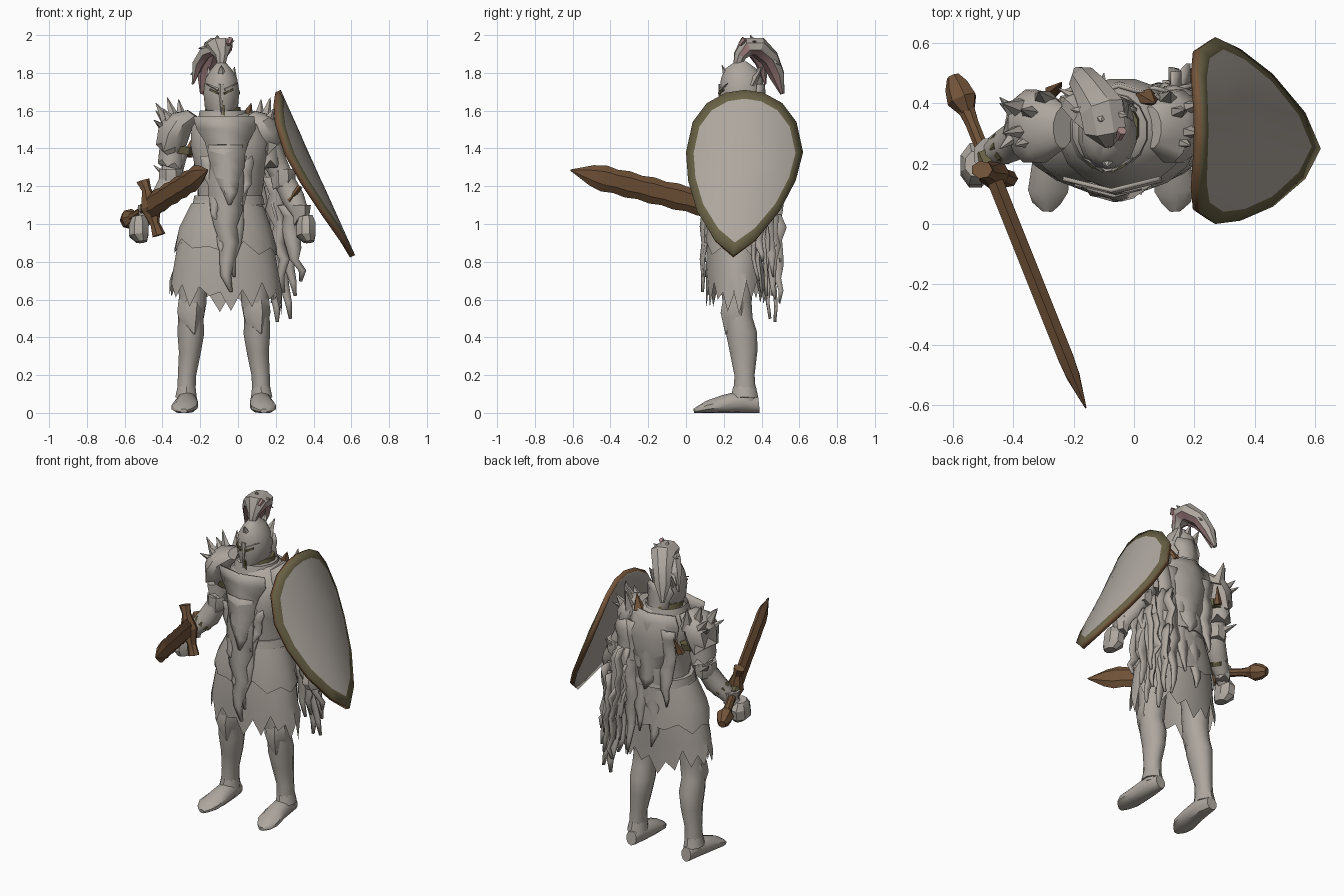
import bpy, bmesh, math, random
from mathutils import Vector as V

random.seed(4)
if "Cube" in bpy.data.objects:
    bpy.data.objects.remove(bpy.data.objects["Cube"])


def material(name, rgb):
    m = bpy.data.materials.new(name)
    m.use_nodes = True
    m.diffuse_color = (*rgb, 1)
    m.node_tree.nodes["Principled BSDF"].inputs["Base Color"].default_value = (*rgb, 1)
    return m


STEEL = material("pale worn steel", (.42, .385, .345))
WOOD = material("rusty brown", (.175, .09, .042))
OLIVE = material("dull olive", (.14, .12, .06))
PINK = material("faded pink", (.4, .24, .24))


def finish(bm, name, mats, angle=40):
    bmesh.ops.recalc_face_normals(bm, faces=bm.faces)
    me = bpy.data.meshes.new(name)
    bm.to_mesh(me)
    bm.free()
    for m in mats:
        me.materials.append(m)
    ob = bpy.data.objects.new(name, me)
    bpy.context.collection.objects.link(ob)
    bpy.context.view_layer.objects.active = ob
    ob.select_set(True)
    bpy.ops.object.shade_smooth_by_angle(angle=math.radians(angle))
    ob.select_set(False)
    return ob


def tube(name, pts, mat=STEEL, n=10, bend=False, jag=0, caps=True, paint=None, angle=40):
    """Skin elliptical sections (x, y, z, half width, half depth) along a path."""
    bm = bmesh.new()
    c = [V(p[:3]) for p in pts]
    whole = (c[-1] - c[0]).normalized()
    ref = V((0, 1, 0)) if abs(whole.z) > .75 else V((0, 0, 1))
    rings = []
    for i, p in enumerate(pts):
        t = whole
        if bend:
            t = (c[min(i + 1, len(c) - 1)] - c[max(i - 1, 0)]).normalized()
        side = t.cross(ref).normalized()
        up = side.cross(t)
        ring = []
        for k in range(n):
            a = math.tau * (k + .5) / n
            v = c[i] + side * p[3] * math.cos(a) + up * p[4] * math.sin(a)
            if jag and i == 0:
                v -= t * jag * ((k % 2) - .5 + random.uniform(-.5, .5))
            v.z = max(v.z, 0)
            ring.append(bm.verts.new(v))
        rings.append(ring)
    for r, s in zip(rings, rings[1:]):
        for k in range(n):
            bm.faces.new((r[k], r[(k + 1) % n], s[(k + 1) % n], s[k]))
    if caps:
        bm.faces.new(rings[0])
        bm.faces.new(rings[-1])
    bmesh.ops.recalc_face_normals(bm, faces=bm.faces)
    if paint:
        for f in bm.faces:
            f.material_index = int(paint(f))
    return finish(bm, name, [mat, PINK], angle)


def spike(name, a, b, r, mat=STEEL):
    tube(name, [(*a, r, r * .7), (*b, .002, .002)], mat, 5)


def tatter(name, a, b, w, wrap=0, sway=.015, across=(1, 0, 0), rows=7):
    """Ragged hanging strip of cloth ending in a point; wrap bends its edges in y."""
    bm = bmesh.new()
    a, b, d = V(a), V(b), V(across)
    prev = None
    for i in range(rows + 1):
        f = i / rows
        p = a.lerp(b, f) + V((random.uniform(-sway, sway), random.uniform(-sway, sway) * .6, 0))
        half = w * (1 - f ** 2) * random.uniform(.8, 1.2) + .004
        back = V((0, wrap * half, 0))
        row = [bm.verts.new(q) for q in (p - d * half + back, p, p + d * half + back)]
        if prev:
            for k in (0, 1):
                bm.faces.new((prev[k], prev[k + 1], row[k + 1], row[k]))
        prev = row
    ob = finish(bm, name, [STEEL], 60)
    ob.modifiers.new("thickness", "SOLIDIFY").thickness = .014


MID = -.075  # body centre line

# Torso, collar and skirt layers
tube("torso", [(-.06, .3, .88, .2, .14), (-.05, .3, 1.05, .19, .16), (-.04, .3, 1.15, .17, .15),
               (-.04, .29, 1.3, .19, .18), (-.04, .3, 1.42, .215, .185), (-.05, .31, 1.52, .2, .155),
               (-.07, .32, 1.58, .13, .12), (-.08, .32, 1.6, .08, .09)], n=16)
tube("neck_lining", [(-.08, .32, 1.55, .11, .12), (-.08, .32, 1.62, .095, .1)], OLIVE, 12)
tube("collar", [(-.08, .31, 1.54, .14, .14), (-.08, .31, 1.6, .125, .125)], caps=False, n=14)
tube("long_skirt", [(MID + .01, .27, .62, .3, .16), (MID + .01, .27, .75, .28, .165),
                    (MID + .01, .28, .92, .25, .17), (MID + .02, .29, 1.12, .18, .155)],
     n=32, jag=.1, caps=False)
tube("hip_guard", [(MID + .01, .28, .86, .275, .185), (MID + .01, .28, .97, .25, .18),
                   (MID + .02, .29, 1.1, .195, .165)], n=18, jag=.05, caps=False)
tube("belt", [(-.05, .3, 1.1, .195, .172), (-.05, .3, 1.15, .185, .165)], n=16)

# Front tabard and bib
tatter("front_tabard", (-.06, .1, 1.42), (-.05, .09, .64), .085, .3, rows=9)
tatter("front_bib", (-.07, .12, 1.57), (-.04, .085, 1.1), .13, .25, .006)
for x, low in ((-.15, 1.0), (.05, 1.1), (-.09, .8), (0, .72)):
    tatter("tabard_scrap", (x, .14, 1.36), (x * .6 - .02, .1, low), .04, .2)

# Legs with knee guards and feet
for s, label in ((1, "left"), (-1, "right")):
    def side(pts, reach=1):
        return [(MID + s * p[0] * reach, *p[1:]) for p in pts]
    tube(label + "_leg", side([(.2, .31, .06, .05, .065), (.195, .31, .2, .05, .055),
                               (.18, .305, .32, .06, .075), (.175, .295, .42, .073, .085),
                               (.175, .28, .5, .07, .075), (.165, .27, .58, .075, .08),
                               (.16, .28, .9, .09, .1)]), n=12)
    tube(label + "_knee_guard", side([(.175, .265, .45, .055, .06), (.175, .26, .53, .078, .083),
                                      (.17, .265, .6, .075, .075)]), n=8, jag=.04)
    tube(label + "_ankle_cuff", side([(.2, .31, .08, .06, .073), (.197, .31, .14, .05, .06)]))
    tube(label + "_foot", side([(.195, .385, .045, .035, .045), (.195, .31, .06, .055, .062),
                                (.2, .2, .045, .066, .05), (.21, .11, .03, .07, .034),
                                (.215, .07, .018, .05, .022), (.212, .042, .01, .018, .012)]), n=10)

    # Layered shoulder guards and their spikes; the left one stays clear of the shield
    reach = .82 if s > 0 else 1
    tube(label + "_shoulder", side([(.285, .33, 1.4, .075, .1), (.27, .325, 1.47, .092, .125),
                                    (.23, .32, 1.54, .075, .12), (.16, .32, 1.58, .04, .07)], reach),
         n=12, jag=.04)
    tube(label + "_shoulder_lame", side([(.28, .33, 1.32, .072, .09), (.27, .33, 1.42, .07, .088)], reach),
         n=12, jag=.03)
    for x, y, z in ((.36, .3, 1.64), (.3, .38, 1.67), (.36, .4, 1.6), (.24, .44, 1.66), (.32, .26, 1.61)):
        base = (MID + s * reach * (.25 + (x - .3) * .5), .33 + (y - .33) * .7, 1.51)
        spike(label + "_shoulder_spike", base, (MID + s * reach * x, y, z), .05)
    for y in (.25, .42):
        spike(label + "_side_spike", (MID + s * reach * .28, .33, 1.48),
              (MID + s * reach * .37, y, 1.55), .05)

# Arms, elbow guards and fists
arms = {"right": [(-.32, .33, 1.42), (-.34, .33, 1.34), (-.355, .31, 1.24), (-.4, .27, 1.14),
                  (-.48, .23, 1.05), (-.525, .2, .97)],
        "left": [(.16, .33, 1.42), (.19, .34, 1.34), (.24, .35, 1.24), (.29, .33, 1.14),
                 (.335, .28, 1.05), (.36, .25, .97)]}
for label, path in arms.items():
    radii = (.07, .066, .058, .064, .045, .03)
    tube(label + "_arm", [(*p, r, r) for p, r in zip(path, radii)], n=10)
    x, y, z = path[2]
    tube(label + "_elbow_guard", [(x, y, z - .04, .06, .066), (x, y, z, .07, .074),
                                  (x, y, z + .05, .066, .07)], n=8, jag=.02)
    spike(label + "_elbow_spike", (x, y + .03, z), (x + (.03 if x > 0 else -.09), y + .09, z + .07), .04)
    x, y, z = path[4]
    tube(label + "_cuff", [(x, y, z - .03, .042, .046), (x, y, z + .05, .055, .058)], n=8, jag=.03)
    x, y, z = path[5]
    tube(label + "_fist", [(x + .015, y - .02, z - .065, .03, .045), (x, y - .01, z - .03, .055, .075),
                           (x, y, z + .03, .055, .075), (x, y, z + .07, .038, .045)], n=8, angle=30)

# Small straps showing between the plates
tube("right_arm_strap", [(-.29, .33, 1.37, .074, .086), (-.285, .33, 1.41, .08, .094)], OLIVE, 8)
tube("right_wrist_lining", [(-.435, .25, 1.1, .056, .056), (-.42, .26, 1.12, .06, .06)], OLIVE, 8)
spike("right_shoulder_strap", (-.27, .44, 1.36), (-.24, .47, 1.46), .03, WOOD)
spike("left_shoulder_strap", (.04, .42, 1.55), (.07, .4, 1.64), .045, WOOD)

# Helmet with face slits, crown points and neck guard
HX = -.088
tube("helmet", [(HX, .29, 1.56, .05, .09), (HX, .295, 1.62, .09, .11), (HX, .295, 1.7, .098, .118),
                (HX, .295, 1.77, .086, .11), (HX, .29, 1.82, .055, .085), (HX, .29, 1.86, .02, .03)], n=14)
spike("nose_guard", (HX, .185, 1.74), (HX, .175, 1.58), .018)
for s in (-1, 1):
    tube("eye_slit", [(HX + s * .062, .199, 1.712, .006, .007), (HX + s * .015, .174, 1.69, .006, .007)],
         OLIVE, 4)
    spike("brow_ridge", (HX + s * .015, .185, 1.71), (HX + s * .085, .22, 1.745), .014)
    spike("helmet_side_point", (HX + s * .05, .35, 1.74), (HX + s * .07, .4, 1.83), .04)
tube("mouth_slit", [(HX + .014, .19, 1.56, .01, .012), (HX + .012, .178, 1.63, .007, .006)], OLIVE, 4)
spike("front_crown_point", (HX, .23, 1.76), (HX, .19, 1.84), .045)
spike("rear_crown_point", (HX, .35, 1.76), (HX, .41, 1.84), .045)
tatter("neck_guard", (HX, .41, 1.74), (HX, .46, 1.42), .085, -.4)

# Plume sweeping back from the helmet
tube("plume", [(HX, .27, 1.83, .02, .02), (HX, .285, 1.89, .035, .035), (HX - .01, .32, 1.94, .075, .055),
               (-.105, .38, 1.94, .08, .055), (-.14, .44, 1.88, .062, .048), (-.17, .48, 1.79, .05, .04),
               (-.19, .51, 1.69, .012, .012)], n=8, bend=True, angle=30,
     paint=lambda f: f.normal.z < -.2 and f.normal.y < .1 and f.calc_center_median().y > .3)
tube("plume_strand", [(-.11, .31, 1.93, .04, .03), (-.17, .36, 1.91, .04, .035), (-.21, .4, 1.85, .035, .03),
                      (-.24, .42, 1.74, .006, .006)], n=6, bend=True, angle=30,
     paint=lambda f: f.normal.z < -.4)
for b in ((-.25, .45, 1.79), (-.21, .38, 1.93), (-.02, .36, 1.97), (-.11, .34, 2.0), (-.1, .5, 1.84)):
    spike("plume_wisp", (-.11, .37, 1.94), b, .045)
tube("plume_spot", [(-.05, .285, 1.95, .012, .012), (-.04, .31, 1.98, .016, .016)], PINK, 6)

# Torn cloak on the back and beneath the shield arm
tatter("cloak_yoke", (-.05, .47, 1.57), (-.04, .475, 1.08), .18, -.3, .008)
for x, w, low in ((-.17, .06, 1.0), (-.08, .09, .72), (0, .07, .8), (.08, .06, .62), (.12, .055, .9)):
    tatter("cloak_strip", (x, .455, 1.48), (x * 1.1, .465, low), w, -.3, rows=9)
for x, y, top, low in ((.14, .44, 1.2, .6), (.19, .48, 1.05, .48), (.24, .45, 1.1, .5), (.22, .4, 1.25, .64),
                       (.27, .43, 1.15, .62), (.3, .38, 1.1, .7), (.16, .47, 1.3, .7)):
    tatter("hanging_tatter", (x - .03, y - .03, top), (x + .03, y, low), .042, .3, .02)
    tatter("tatter_fold", (x - .02, y, top), (x + .01, y + .02, low + .1), .035, 0, .02, (0, 1, 0))

# Sword: notched blade, guard, grip and pommel laid along one axis
TIP, POMMEL = V((-.16, -.61, 1.285)), V((-.6, .49, 1.01))


def along(f, w, h):
    return (*TIP.lerp(POMMEL, f), w, h)


blade = [along(0, .003, .004), along(.1, .026, .055)]
blade += [along(.1 + .058 * i, .03, .063 + .008 * (i % 2)) for i in range(1, 11)]
tube("sword_blade", blade + [along(.71, .03, .06)], WOOD, 6, angle=25)
tube("sword_grip", [along(.7, .024, .024), along(.86, .024, .024), along(.93, .034, .034)], WOOD, 8)
tube("grip_band", [along(.73, .036, .036), along(.77, .036, .036)], OLIVE, 8)
tube("sword_pommel", [along(.89, .025, .028), along(.93, .052, .054), along(.97, .042, .046),
                      along(1, .022, .025)], WOOD, 7, angle=25)
tube("sword_guard", [(-.42, .15, .94, .037, .03), (-.44, .16, 1.0, .026, .028), (-.465, .165, 1.09, .055, .05),
                     (-.485, .17, 1.18, .026, .028), (-.505, .18, 1.23, .037, .03)], WOOD, 7, angle=25)

# Shield: curved teardrop plate with an olive border and a brown edge
half = [(0, .36), (.1, .345), (.2, .29), (.275, .19), (.31, .03), (.285, -.12), (.22, -.28), (.11, -.43),
        (0, -.515)]
outline = half + [(-y, z) for y, z in half[-2:0:-1]]
count = len(outline)
bm = bmesh.new()
loops = []
for k in (1, .87, .6, .3):
    loop = []
    for u, v in outline:
        y, z = u * k, v * k
        skew = -.06 * max(0, -z) / .515
        loop.append(bm.verts.new((.388 - .45 * z - .105 * (y / .31) ** 2, .31 + y + skew, 1.35 + z)))
    loops.append(loop)
for i, (r, s) in enumerate(zip(loops, loops[1:])):
    for k in range(count):
        f = bm.faces.new((r[k], r[(k + 1) % count], s[(k + 1) % count], s[k]))
        f.material_index = int(i == 0)
bm.faces.new(loops[-1])
shield = finish(bm, "shield", [STEEL, OLIVE, WOOD])
if shield.data.polygons[0].normal.x < 0:
    shield.data.flip_normals()
edge = shield.modifiers.new("plate", "SOLIDIFY")
edge.thickness = .03
edge.offset = -1
edge.material_offset = -1
edge.material_offset_rim = 1
tube("shield_strap", [(.27, .29, 1.12, .015, .03), (.33, .29, 1.2, .015, .03)], WOOD, 6)
